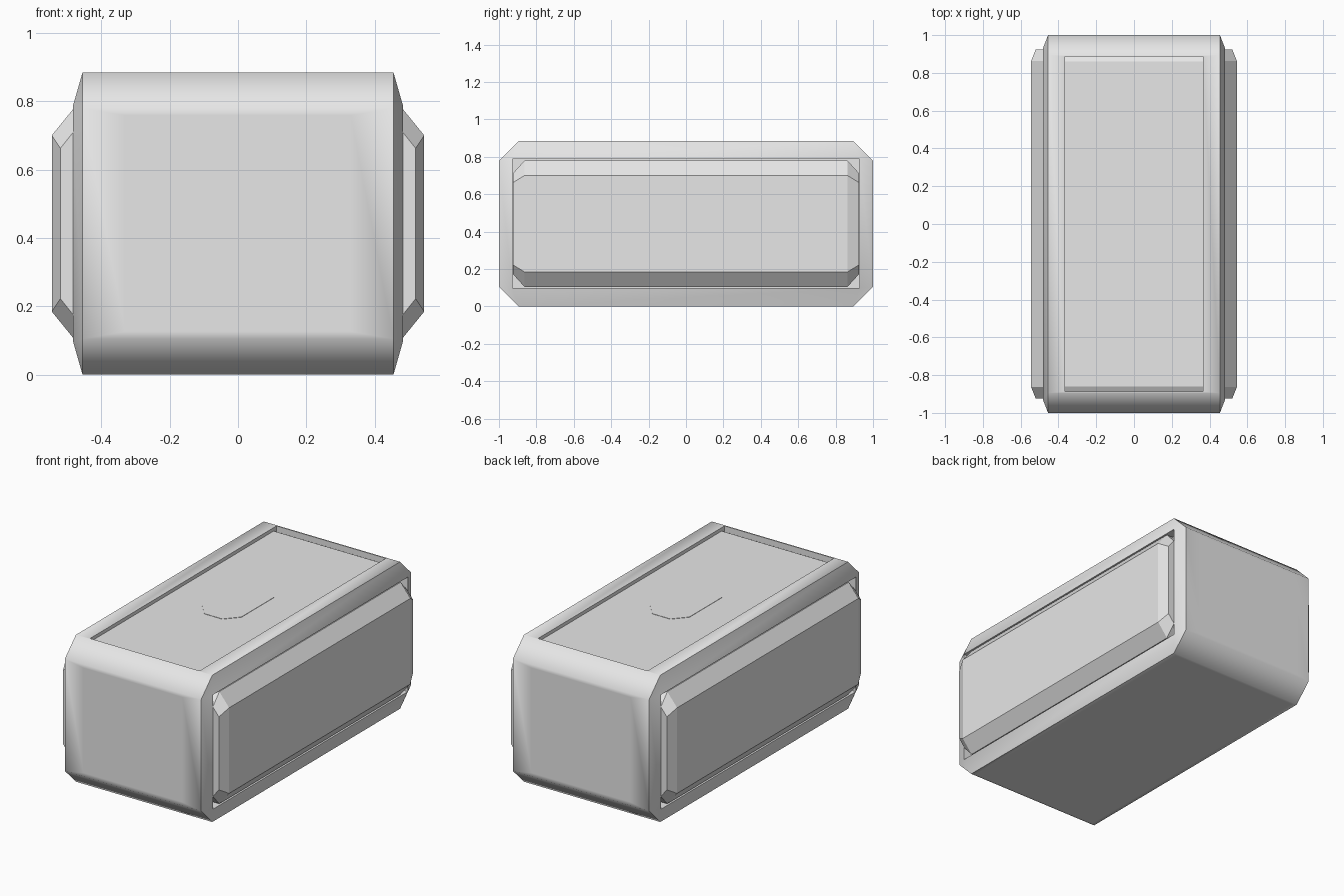
import bpy, bmesh, math
from mathutils import Vector

if "Cube" in bpy.data.objects:
    bpy.data.objects.remove(bpy.data.objects["Cube"], do_unlink=True)

grey = bpy.data.materials.new("light_grey")
grey.use_nodes = True
COLOUR = (0.8, 0.8, 0.8, 1)
grey.diffuse_color = COLOUR
grey.node_tree.nodes["Principled BSDF"].inputs["Base Color"].default_value = COLOUR

HEIGHT = 0.885
MID = HEIGHT / 2


def finish(bm, name, smooth=None):
    """Turn a bmesh into a named object with the shared material."""
    bmesh.ops.recalc_face_normals(bm, faces=bm.faces)
    mesh = bpy.data.meshes.new(name)
    bm.to_mesh(mesh)
    bm.free()
    mesh.materials.append(grey)
    ob = bpy.data.objects.new(name, mesh)
    bpy.context.collection.objects.link(ob)
    if smooth:
        bpy.ops.object.select_all(action='DESELECT')
        ob.select_set(True)
        bpy.context.view_layer.objects.active = ob
        bpy.ops.object.shade_smooth_by_angle(angle=math.radians(smooth))
    return ob


def loft(bm, loops, caps=True):
    """Skin a row of equal-length point loops."""
    rows = [[bm.verts.new(p) for p in loop] for loop in loops]
    for a, b in zip(rows, rows[1:]):
        for i in range(len(a)):
            j = (i + 1) % len(a)
            bm.faces.new((a[i], a[j], b[j], b[i]))
    if caps:
        bm.faces.new(rows[0])
        bm.faces.new(rows[-1])
    return rows


def side_loop(x, hy, hz, c):
    """Chamfered rectangle in the YZ plane."""
    pts = [(hy, hz - c), (hy - c, hz), (c - hy, hz), (-hy, hz - c),
           (-hy, c - hz), (c - hy, -hz), (hy - c, -hz), (hy, c - hz)]
    return [(x, y, MID + z) for y, z in pts]


def rect(hx, hy, z):
    return [(-hx, -hy, z), (hx, -hy, z), (hx, hy, z), (-hx, hy, z)]


# Body: chamfered block with sloped side rims around side recesses
bm = bmesh.new()
half = [(0.43, 0.928, 0.345, 0), (0.483, 0.928, 0.345, 0), (0.455, 1, MID, 0.105)]
loft(bm, [side_loop(-x, *r) for x, *r in half] +
     [side_loop(x, *r) for x, *r in reversed(half)])
bmesh.ops.remove_doubles(bm, verts=bm.verts, dist=0.0005)
bmesh.ops.recalc_face_normals(bm, faces=bm.faces)

# Flat middles on the front, back and underside, so only the borders shade softly
for axis, sign, inset, flat_x in ((1, -1, 0.03, 0.33), (1, 1, 0.03, 0.33),
                                  (2, -1, 0.02, 0.43)):
    bm.faces.ensure_lookup_table()
    face = max((f for f in bm.faces if f.normal[axis] * sign > 0.99),
               key=lambda f: f.calc_area())
    bmesh.ops.inset_individual(bm, faces=[face], thickness=inset)
    for v in face.verts:
        v.co.x = math.copysign(flat_x, v.co.x)

# Shallow recess in the top
top = max((f for f in bm.faces if f.normal.z > 0.99),
          key=lambda f: f.calc_center_median().z)
corners = rect(0.455, 0.895, HEIGHT)
bm.faces.remove(top)
rows = loft(bm, [corners, rect(0.365, 0.888, HEIGHT), rect(0.365, 0.888, 0.835)],
            caps=False)
bm.faces.new(rows[-1])
bmesh.ops.remove_doubles(bm, verts=bm.verts, dist=0.0005)
finish(bm, "body", 50)

# Lid: slab inside the recess with sloped ends
bm = bmesh.new()
loft(bm, [rect(0.364, 0.887, 0.836), rect(0.364, 0.887, 0.85), rect(0.364, 0.86, 0.865)])
finish(bm, "lid")

# Badge plate: plain elongated octagon on the lid
bm = bmesh.new()
outline = [(0.131, 0.155), (0.06, 0.235), (-0.06, 0.235), (-0.131, 0.155)]
outline += [(-x, -y) for x, y in outline]
loft(bm, [[(x, y, z) for x, y in outline] for z in (0.862, 0.867)])
finish(bm, "lid_plate")


# Side panels: bevelled slabs with tapered ends, mirrored across x
def panel_loop(y, x, hz, base):
    pts = [(0.43, base), (0.48, base), (x, hz)]
    pts += [(px, -pz) for px, pz in reversed(pts)]
    return [(px, y, MID + pz) for px, pz in pts]


bm = bmesh.new()
end, middle = (0.52, 0.22, 0.27), (0.545, 0.258, 0.338)
loft(bm, [panel_loop(-0.925, *end), panel_loop(-0.863, *middle),
          panel_loop(0.863, *middle), panel_loop(0.925, *end)])
panel = finish(bm, "side_panels")
panel.modifiers.new("mirror", 'MIRROR').use_axis[0] = True
